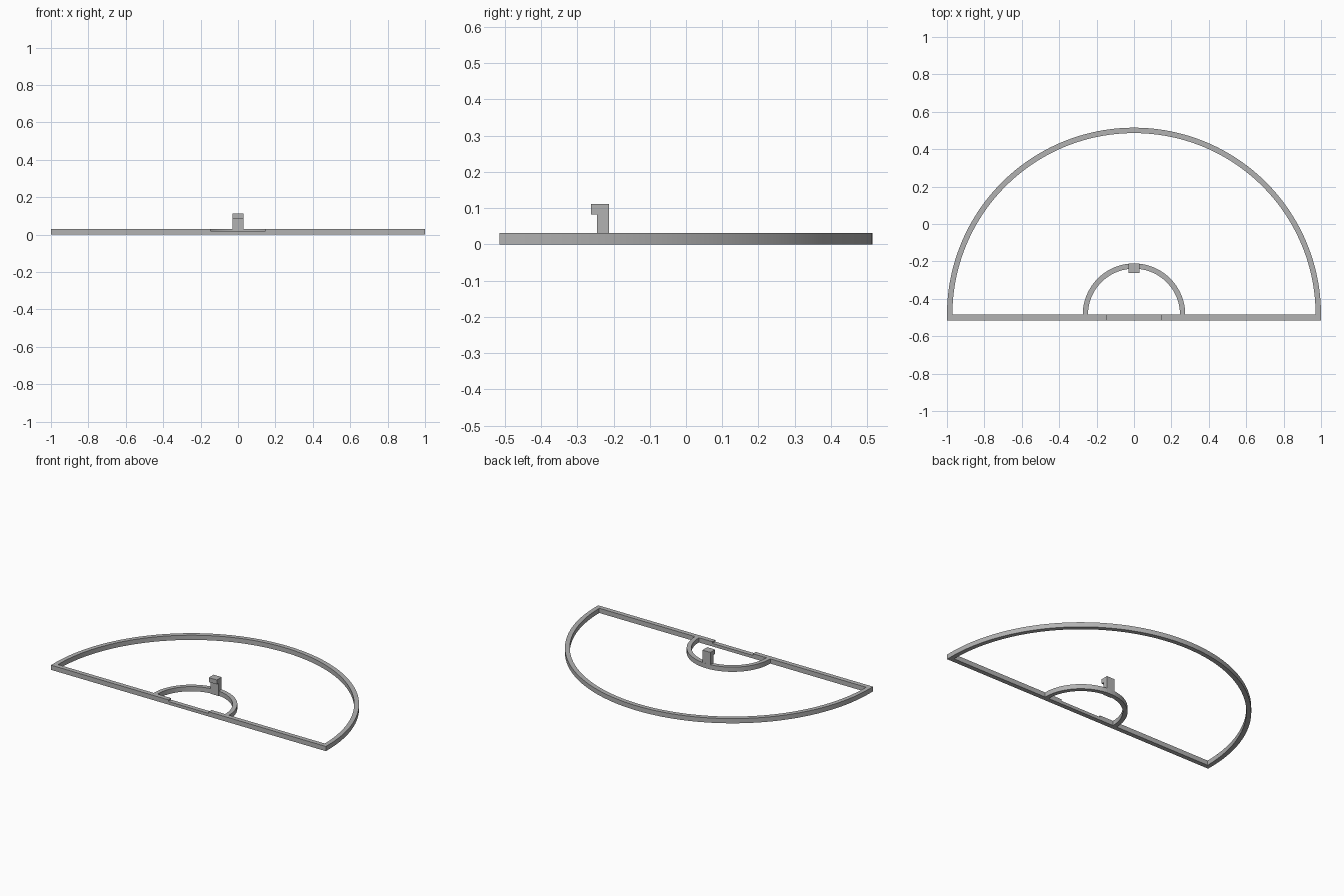
import bpy
import bmesh
import math

cube = bpy.data.objects.get("Cube")
if cube:
    bpy.data.objects.remove(cube, do_unlink=True)

grey = bpy.data.materials.new("plain grey")
grey.use_nodes = True
COLOUR = (0.45, 0.45, 0.45, 1)
grey.diffuse_color = COLOUR
grey.node_tree.nodes["Principled BSDF"].inputs["Base Color"].default_value = COLOUR

HEIGHT = 0.031
FRONT, BACK = -0.515, -0.485   # depth range of the straight bar


def prism(name, outline, offset):
    """Extrude a closed planar outline by an offset vector."""
    bm = bmesh.new()
    face = bm.faces.new([bm.verts.new(p) for p in outline])
    result = bmesh.ops.extrude_face_region(bm, geom=[face])
    moved = [v for v in result["geom"] if isinstance(v, bmesh.types.BMVert)]
    bmesh.ops.translate(bm, verts=moved, vec=offset)
    bmesh.ops.recalc_face_normals(bm, faces=bm.faces)
    mesh = bpy.data.meshes.new(name)
    bm.to_mesh(mesh)
    bm.free()
    mesh.materials.append(grey)
    obj = bpy.data.objects.new(name, mesh)
    bpy.context.collection.objects.link(obj)
    return obj


def half_ring(name, outer, inner, steps):
    """Flat half ring rising from the back of the straight bar."""
    angles = [math.pi * i / steps for i in range(steps + 1)]
    outline = [(r * math.cos(a), BACK + r * math.sin(a), 0)
               for r, order in ((outer, angles), (inner, angles[::-1]))
               for a in order]
    obj = prism(name, outline, (0, 0, HEIGHT))
    bpy.ops.object.select_all(action="DESELECT")
    obj.select_set(True)
    bpy.context.view_layer.objects.active = obj
    bpy.ops.object.shade_smooth_by_angle(angle=math.radians(30))


# Outer and inner arches
half_ring("outer_arch", 1.0, 0.971, 96)
half_ring("inner_arch", 0.274, 0.246, 48)

# Straight bar with a shallow notch in the middle of its top
NOTCH, FLOOR = 0.147, 0.02
half = [(NOTCH, FLOOR), (NOTCH, HEIGHT), (1, HEIGHT), (1, 0)]
profile = half + [(-x, z) for x, z in reversed(half)]
prism("straight_bar", [(x, FRONT, z) for x, z in profile], (0, BACK - FRONT, 0))

# Upright post with a hook facing the front
hook = [(-0.212, 0), (-0.212, 0.112), (-0.262, 0.112),
        (-0.262, 0.083), (-0.245, 0.083), (-0.245, 0)]
prism("hooked_post", [(-0.029, y, z) for y, z in hook], (0.058, 0, 0))
